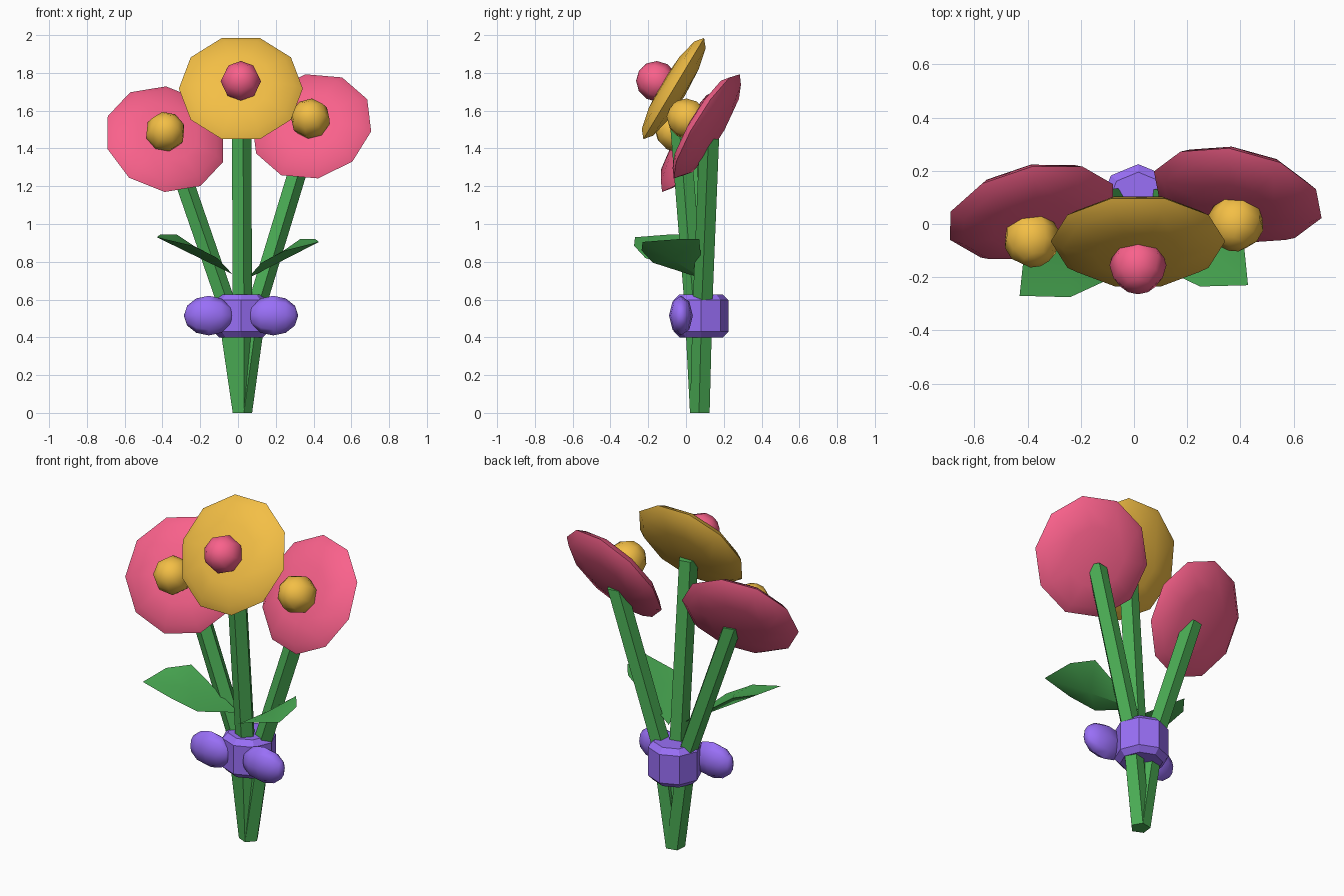
import bpy, bmesh
from math import radians, pi, cos, sin
from mathutils import Vector, Matrix

if "Cube" in bpy.data.objects:
    bpy.data.objects.remove(bpy.data.objects["Cube"])


def material(name, rgb):
    m = bpy.data.materials.new(name)
    m.diffuse_color = (*rgb, 1)
    m.use_nodes = True
    m.node_tree.nodes["Principled BSDF"].inputs["Base Color"].default_value = m.diffuse_color
    return m


PINK = material("pink", (0.95, 0.12, 0.26))
YELLOW = material("yellow", (0.90, 0.52, 0.06))
GREEN = material("green", (0.07, 0.42, 0.09))
PURPLE = material("purple", (0.32, 0.16, 0.93))


def finish(name, bm, mat, smooth=None):
    bmesh.ops.recalc_face_normals(bm, faces=bm.faces[:])
    me = bpy.data.meshes.new(name)
    bm.to_mesh(me)
    bm.free()
    ob = bpy.data.objects.new(name, me)
    bpy.context.collection.objects.link(ob)
    me.materials.append(mat)
    if smooth:
        bpy.ops.object.select_all(action='DESELECT')
        bpy.context.view_layer.objects.active = ob
        ob.select_set(True)
        bpy.ops.object.shade_smooth_by_angle(angle=radians(smooth))
    return ob


def ellipsoid(name, centre, axis, side, size, segs, rings, mat, smooth=30):
    """Flattened sphere: poles along axis, one meridian towards side."""
    z = Vector(axis).normalized()
    x = Vector(side)
    x = (x - z * x.dot(z)).normalized()
    y = z.cross(x)
    rot = Matrix((x, y, z)).transposed().to_4x4()
    bm = bmesh.new()
    bmesh.ops.create_uvsphere(bm, u_segments=segs, v_segments=rings, radius=1)
    bm.transform(Matrix.Translation(centre) @ rot @ Matrix.Diagonal((*size, 1)))
    return finish(name, bm, mat, smooth)


def loft(name, rings, mat, smooth=None):
    """Skin a list of equal-length closed rings, capped at both ends."""
    bm = bmesh.new()
    loops = [[bm.verts.new(p) for p in r] for r in rings]
    n = len(loops[0])
    for a, b in zip(loops, loops[1:]):
        for i in range(n):
            j = (i + 1) % n
            bm.faces.new((a[i], a[j], b[j], b[i]))
    bm.faces.new(loops[0])
    bm.faces.new(loops[-1])
    return finish(name, bm, mat, smooth)


def ring(c, r, n, phase):
    return [(c[0] + r * cos(phase + 2 * pi * i / n),
             c[1] + r * sin(phase + 2 * pi * i / n), c[2]) for i in range(n)]


# Flowers: head centre, facing, direction of one petal corner, hub centre, colours
flowers = {
    "left": ((-0.385, 0.045, 1.449), (0.20, -0.835, 0.51), (-0.098, 0.15, 0.283),
             (-0.385, -0.055, 1.487), PINK, YELLOW),
    "centre": ((0.015, -0.065, 1.717), (0, -0.857, 0.515), (0, 0.17, 0.283),
               (0.015, -0.155, 1.755), YELLOW, PINK),
    "right": ((0.39, 0.11, 1.517), (-0.19, -0.84, 0.51), (0.066, 0.15, 0.285),
              (0.383, 0.005, 1.557), PINK, YELLOW),
}
for side, (c, n, up, hub, col, hub_col) in flowers.items():
    ellipsoid(side + "_flower_head", c, n, up, (0.328, 0.328, 0.07), 10, 6, col)
    ellipsoid(side + "_flower_hub", hub, n, up, (0.107, 0.107, 0.11), 8, 6, hub_col, 60)

# Stems: five-sided rods sharing a foot and fanning out above the band
foot = (0.02, 0.075, 0)
stems = {
    "left": [foot, (-0.065, 0.085, 0.58), (-0.345, 0.065, 1.39)],
    "centre": [foot, (0.02, 0.045, 0.58), (0.015, -0.04, 1.65)],
    "right": [foot, (0.10, 0.09, 0.58), (0.365, 0.125, 1.45)],
}
for side, path in stems.items():
    loft(side + "_stem", [ring(p, 0.055, 5, -pi / 2 + 0.2) for p in path], GREEN)

# Leaves: cambered kite outlines with an upper and lower midpoint
outline = [(-0.03, 0.05, 0.735), (-0.11, -0.215, 0.82), (-0.24, -0.275, 0.885),
           (-0.43, -0.27, 0.93), (-0.41, -0.08, 0.945), (-0.325, 0.03, 0.945)]


def leaf(name, place):
    bm = bmesh.new()
    vs = [bm.verts.new(place(*p)) for p in outline]
    for z in (0.885, 0.835):
        mid = bm.verts.new(place(-0.235, -0.11, z))
        for i in range(len(vs)):
            bm.faces.new((vs[i], vs[(i + 1) % len(vs)], mid))
    finish(name, bm, GREEN, 30)


leaf("left_leaf", lambda x, y, z: (x, y, z))
leaf("right_leaf", lambda x, y, z: (0.02 - x * 0.95, y + 0.04, z - 0.025))

# Ribbon band with chamfered rims
band = [(0.115, 0.40), (0.145, 0.43), (0.145, 0.597), (0.115, 0.627)]
loft("ribbon_band", [ring((0.016, 0.08, z), r, 8, pi / 2) for r, z in band], PURPLE)

# Bow loops
for side, s in (("left", -1), ("right", 1)):
    ellipsoid(side + "_bow_loop", (0.016 + s * 0.171, -0.027, 0.515),
              (1, 0, 0), (0, 0, 1), (0.105, 0.063, 0.132), 8, 6, PURPLE, 60)
